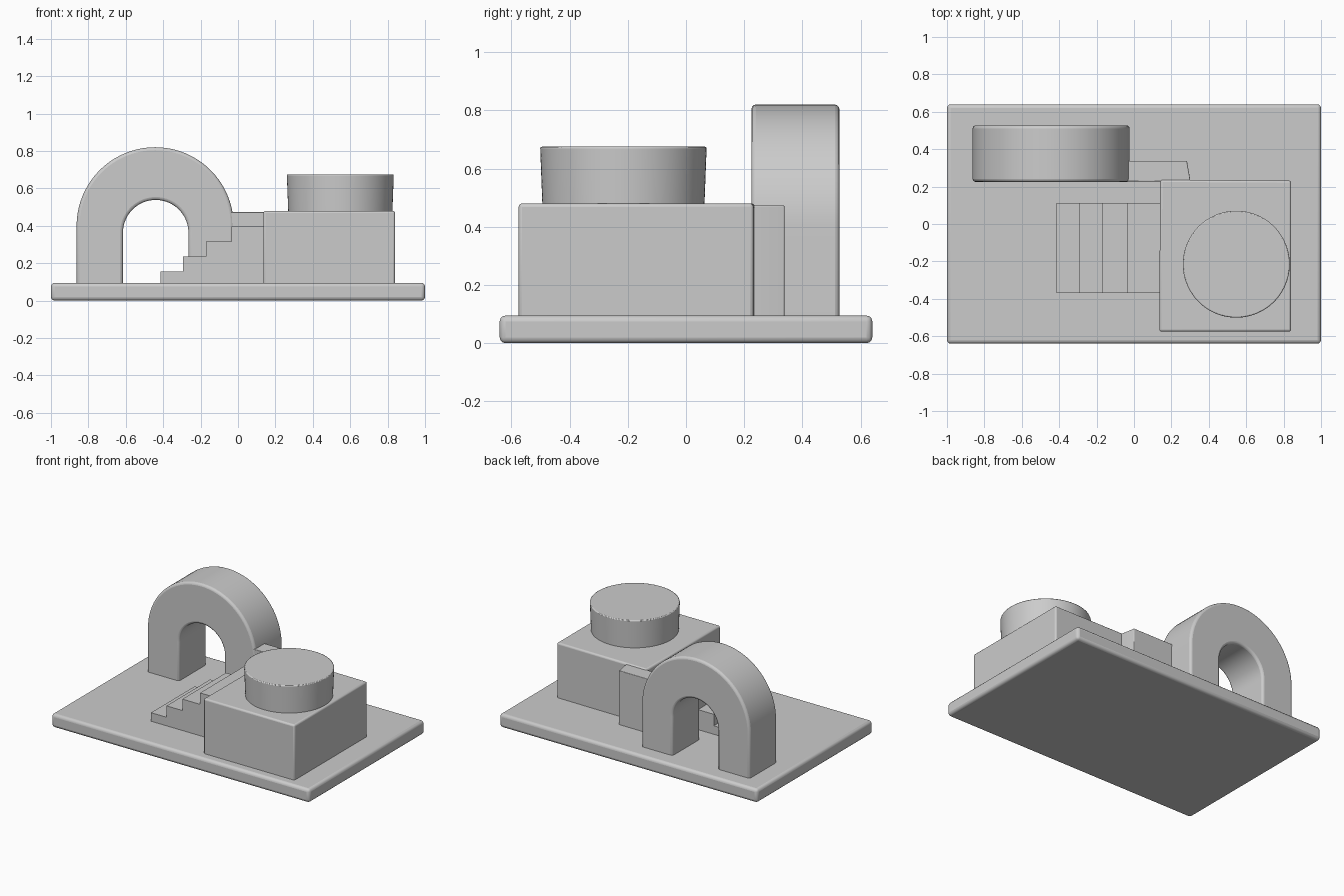
import bpy, bmesh, math
from mathutils import Vector

if "Cube" in bpy.data.objects:
    bpy.data.objects.remove(bpy.data.objects["Cube"])


def prism(name, outline, extrude, bevel=0.0, segments=3):
    """Extrude a closed 3D outline along a vector and soften its edges."""
    bm = bmesh.new()
    face = bm.faces.new([bm.verts.new(p) for p in outline])
    grown = bmesh.ops.extrude_face_region(bm, geom=[face])["geom"]
    verts = [v for v in grown if isinstance(v, bmesh.types.BMVert)]
    bmesh.ops.translate(bm, vec=Vector(extrude), verts=verts)
    bmesh.ops.recalc_face_normals(bm, faces=bm.faces)
    mesh = bpy.data.meshes.new(name)
    bm.to_mesh(mesh)
    bm.free()
    obj = bpy.data.objects.new(name, mesh)
    bpy.context.collection.objects.link(obj)
    if bevel:
        mod = obj.modifiers.new("soft_edges", "BEVEL")
        mod.width, mod.segments = bevel, segments
        mod.limit_method, mod.angle_limit = "ANGLE", math.radians(40)
    smooth(obj)
    return obj


def smooth(obj):
    bpy.ops.object.select_all(action="DESELECT")
    obj.select_set(True)
    bpy.context.view_layer.objects.active = obj
    bpy.ops.object.shade_smooth_by_angle(angle=math.radians(35))


def floor_plan(name, points, z0, z1, bevel):
    return prism(name, [(x, y, z0) for x, y in points], (0, 0, z1 - z0), bevel)


def side_profile(name, points, y0, y1, bevel=0.0):
    return prism(name, [(x, y0, z) for x, z in points], (0, y1 - y0, 0), bevel)


def arc(cx, cz, radius, steps=40):
    """Half circle running from left to right over the top."""
    return [(cx - radius * math.cos(math.pi * i / steps),
             cz + radius * math.sin(math.pi * i / steps)) for i in range(steps + 1)]


# Base slab
floor_plan("base", [(-1, -0.64), (1, -0.64), (1, 0.64), (-1, 0.64)], 0, 0.095, 0.02)

# Main block and the short wall joining it to the arch
floor_plan("block", [(0.135, -0.575), (0.84, -0.575), (0.84, 0.232), (0.14, 0.237)],
           0.06, 0.48, 0.012)
floor_plan("link_wall", [(-0.15, 0.228), (0.145, 0.228), (0.145, 0.15), (0.30, 0.15),
                         (0.30, 0.24), (0.283, 0.338), (-0.15, 0.338)],
           0.06, 0.473, 0.004)

# Round drum on the block
bpy.ops.mesh.primitive_cone_add(vertices=96, radius1=0.277, radius2=0.286, depth=0.235,
                                location=(0.547, -0.215, 0.5575))
drum = bpy.context.object
drum.name = "drum"
rim = drum.modifiers.new("soft_edges", "BEVEL")
rim.width, rim.segments, rim.limit_method = 0.006, 2, "ANGLE"
smooth(drum)

# Staircase with four treads
treads = [(-0.415, 0.155), (-0.295, 0.235), (-0.172, 0.315), (-0.035, 0.395)]
stairs = [(0.2, 0.06), (treads[0][0], 0.06)]
for i, (x, z) in enumerate(treads):
    next_x = treads[i + 1][0] if i < 3 else 0.2
    stairs += [(x, z), (next_x, z)]
side_profile("stairs", stairs, -0.37, 0.113)

# Arch with a round-topped opening
outer = [(-0.863, 0.06)] + arc(-0.443, 0.40, 0.42) + [(-0.023, 0.06)]
inner = [(-0.615, 0.06)] + arc(-0.44, 0.363, 0.175) + [(-0.265, 0.06)]
side_profile("arch", outer + inner[::-1], 0.225, 0.527, 0.016)
